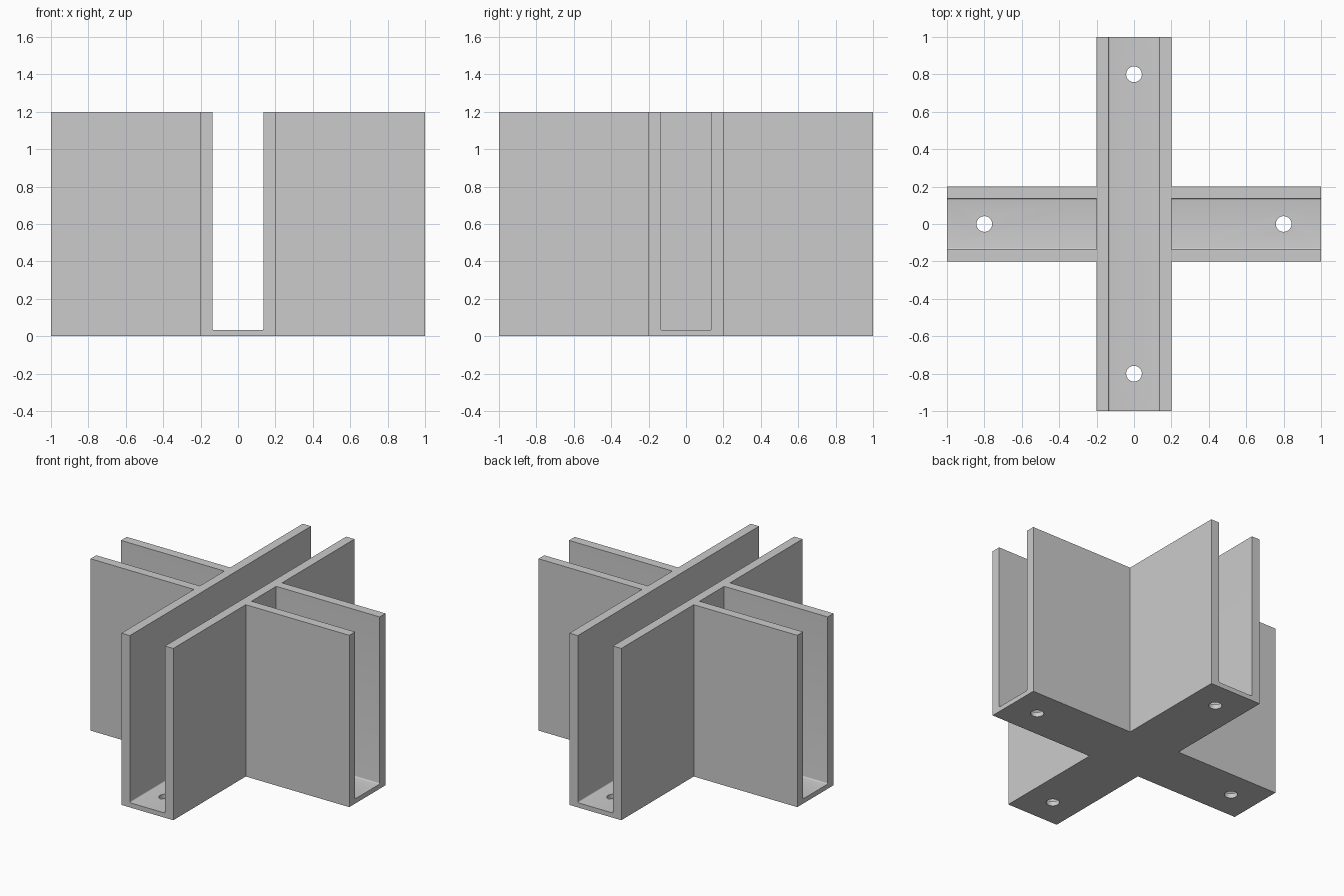
import bpy, bmesh, math
from mathutils import Matrix, Vector

if "Cube" in bpy.data.objects:
    bpy.data.objects.remove(bpy.data.objects["Cube"], do_unlink=True)

HALF, ARM, INNER = 1.0, 0.2, 0.136
HEIGHT, FLOOR, FILLET = 1.2, 0.033, 0.008
HOLE_RADIUS, HOLE_OFFSET = 0.042, 0.8

grey = bpy.data.materials.new("plain grey")
grey.use_nodes = True
colour = (0.6, 0.6, 0.6, 1)
grey.diffuse_color = colour
grey.node_tree.nodes["Principled BSDF"].inputs["Base Color"].default_value = colour


def prism(name, points, sweep):
    """Sweep a closed outline along a vector."""
    bm = bmesh.new()
    face = bm.faces.new([bm.verts.new(p) for p in points])
    moved = bmesh.ops.extrude_face_region(bm, geom=[face])["geom"]
    verts = [v for v in moved if isinstance(v, bmesh.types.BMVert)]
    bmesh.ops.translate(bm, verts=verts, vec=Vector(sweep))
    bmesh.ops.recalc_face_normals(bm, faces=bm.faces)
    mesh = bpy.data.meshes.new(name)
    bm.to_mesh(mesh)
    bm.free()
    obj = bpy.data.objects.new(name, mesh)
    bpy.context.collection.objects.link(obj)
    mesh.materials.append(grey)
    return obj


def slot(name, start, end, turn):
    """Channel cutter with softened bottom corners, swept along x then turned about z."""
    right = []
    for i in range(5):
        a = math.radians(-90 + 22.5 * i)
        right.append((INNER - FILLET + FILLET * math.cos(a),
                      FLOOR + FILLET + FILLET * math.sin(a)))
    right.append((INNER, HEIGHT + 0.1))
    outline = right + [(-y, z) for y, z in reversed(right)]
    obj = prism(name, [(start, y, z) for y, z in outline], (end - start, 0, 0))
    obj.data.transform(Matrix.Rotation(turn, 4, "Z"))
    return obj


# Solid cross-shaped body
corner = [(HALF, -ARM), (HALF, ARM), (ARM, ARM)]
outline = []
for k in range(4):
    spin = Matrix.Rotation(k * math.pi / 2, 3, "Z")
    outline += [spin @ Vector((x, y, 0)) for x, y in corner]
body = prism("cross_bracket", outline, (0, 0, HEIGHT))

# One through channel and two side channels that stop at its walls
cutters = [slot("through_channel_cutter", -HALF - 0.1, HALF + 0.1, math.pi / 2)]
for side, turn in (("left", 0), ("right", math.pi)):
    cutters.append(slot(side + "_channel_cutter", ARM, HALF + 0.1, turn))

# Screw hole near the end of each arm
for k, side in enumerate(("left", "back", "right", "front")):
    a = k * math.pi / 2
    cx, cy = HOLE_OFFSET * math.cos(a), HOLE_OFFSET * math.sin(a)
    ring = [(cx + HOLE_RADIUS * math.cos(t), cy + HOLE_RADIUS * math.sin(t), -0.1)
            for t in (i * math.tau / 32 for i in range(32))]
    cutters.append(prism(side + "_hole_cutter", ring, (0, 0, 0.3)))

for cutter in cutters:
    cutter.hide_render = True
    cutter.hide_set(True)
    cut = body.modifiers.new(cutter.name, "BOOLEAN")
    cut.operation, cut.solver, cut.object = "DIFFERENCE", "EXACT", cutter

# Smooth the fillets and holes while keeping edges sharp
bpy.ops.object.select_all(action="DESELECT")
bpy.context.view_layer.objects.active = body
body.select_set(True)
for cut in list(body.modifiers):
    bpy.ops.object.modifier_apply(modifier=cut.name)
for cutter in cutters:
    bpy.data.objects.remove(cutter, do_unlink=True)
bpy.ops.object.shade_smooth_by_angle(angle=math.radians(30))
